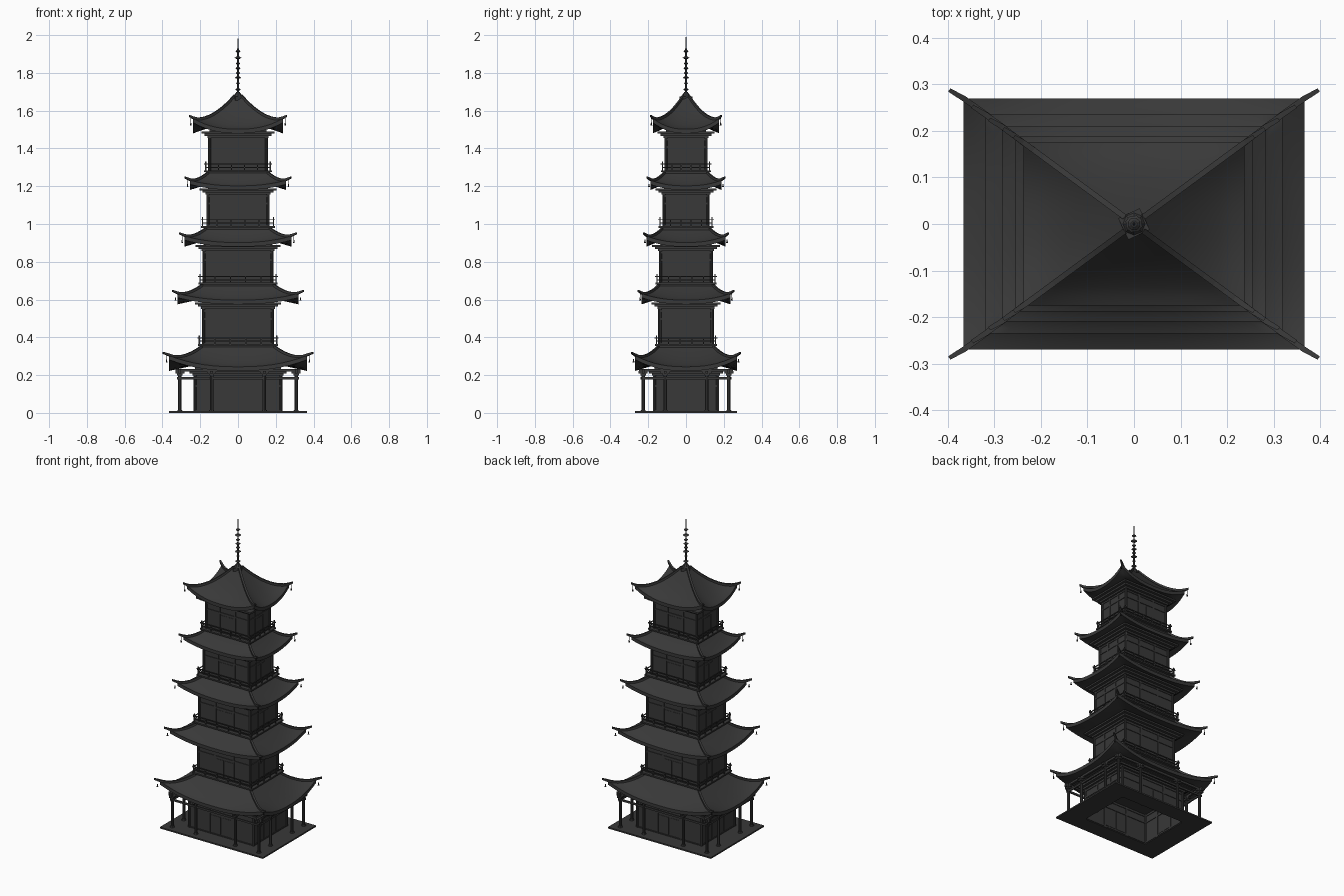
import bpy, bmesh, math
from mathutils import Matrix, Vector

if "Cube" in bpy.data.objects:
    bpy.data.objects.remove(bpy.data.objects["Cube"])

slate = bpy.data.materials.new("dark_slate")
slate.diffuse_color = (0.04, 0.04, 0.04, 1)
slate.use_nodes = True
slate.node_tree.nodes["Principled BSDF"].inputs["Base Color"].default_value = slate.diffuse_color


def finish(bm, name, recalc=True):
    if recalc:
        bmesh.ops.recalc_face_normals(bm, faces=bm.faces[:])
    me = bpy.data.meshes.new(name)
    bm.to_mesh(me)
    bm.free()
    ob = bpy.data.objects.new(name, me)
    bpy.context.collection.objects.link(ob)
    me.materials.append(slate)
    return ob


def box(bm, x0, x1, y0, y1, z0, z1):
    m = Matrix.Translation(((x0 + x1) / 2, (y0 + y1) / 2, (z0 + z1) / 2))
    m = m @ Matrix.Diagonal((abs(x1 - x0), abs(y1 - y0), abs(z1 - z0), 1))
    return bmesh.ops.create_cube(bm, size=1, matrix=m)["verts"]


def cone(bm, x, y, z0, z1, r0, r1, n=8, rot=0.0):
    m = Matrix.Translation((x, y, (z0 + z1) / 2)) @ Matrix.Rotation(rot, 4, 'Z')
    bmesh.ops.create_cone(bm, cap_ends=True, segments=n, radius1=r0, radius2=r1,
                          depth=z1 - z0, matrix=m)


def frame(bm, hx, hy, w, z0, z1, over=0.0):
    """Four bars around a rectangle, centred on its edge; ends run past by over."""
    for s in (-1, 1):
        box(bm, -hx - over, hx + over, s * hy - w / 2, s * hy + w / 2, z0, z1)
        box(bm, s * hx - w / 2, s * hx + w / 2, -hy - over, hy + over, z0, z1)


def roof_height(t, u, r):
    fall = 1 - (1 - t) ** r["pw"]
    return r["zt"] - (r["zt"] - r["ze"]) * fall + r["lift"] * t * t * abs(u) ** 2.4


def side_point(side, hx, hy, u):
    return [(u * hx, -hy), (hx, u * hy), (-u * hx, hy), (-hx, -u * hy)][side]


def make_roof(name, r):
    bm = bmesh.new()
    nu, nt = 16, 8
    for side in range(4):
        rows = []
        # tiled slope from the top to the eave
        for j in range(nt + 1):
            t = j / nt
            hx = r["tx"] + (r["ex"] - r["tx"]) * t
            hy = r["ty"] + (r["ey"] - r["ty"]) * t
            rows.append([(*side_point(side, hx, hy, -1 + 2 * i / nu),
                          roof_height(t, -1 + 2 * i / nu, r)) for i in range(nu + 1)])
        # eave edge and soffit going back to the wall
        for k in range(4):
            f = k / 3
            hx = r["ex"] + (r["wx"] - r["ex"]) * f
            hy = r["ey"] + (r["wy"] - r["ey"]) * f
            rows.append([(*side_point(side, hx, hy, u),
                          r["ze"] - 0.022 + 0.03 * f + r["lift"] * (1 - f) ** 2 * abs(u) ** 2.4)
                         for u in (-1 + 2 * i / nu for i in range(nu + 1))])
        vs = [[bm.verts.new(p) for p in row] for row in rows]
        for a, b in zip(vs, vs[1:]):
            for i in range(nu):
                bm.faces.new((a[i], b[i], b[i + 1], a[i + 1]))
    bmesh.ops.remove_doubles(bm, verts=bm.verts[:], dist=0.0001)
    return finish(bm, name)


def make_ridges(name, r):
    # hip ridges with upturned tips
    bm = bmesh.new()
    for sx in (-1, 1):
        for sy in (-1, 1):
            pts = []
            for j in range(11):
                t = j / 10
                pts.append(Vector((sx * (r["tx"] + (r["ex"] - r["tx"]) * t),
                                   sy * (r["ty"] + (r["ey"] - r["ty"]) * t),
                                   roof_height(t, 1, r) + 0.003)))
            pts.append(Vector((sx * r["px"], sy * r["py"], r["pz"] - 0.004)))
            side = Vector((-sy * r["ey"], sx * r["ex"], 0))
            side = Vector((-(sy * r["ey"]), sx * r["ex"], 0)).normalized() * 0.006
            up = Vector((0, 0, 0.007))
            rings = []
            for k, p in enumerate(pts):
                s = 0.7 if k == len(pts) - 1 else 1
                rings.append([bm.verts.new(p + a * side * s + b * up * s)
                              for a, b in ((-1, -1), (1, -1), (1, 1), (-1, 1))])
            for a, b in zip(rings, rings[1:]):
                for i in range(4):
                    bm.faces.new((a[i], a[(i + 1) % 4], b[(i + 1) % 4], b[i]))
            bm.faces.new(rings[0])
            bm.faces.new(rings[-1])
            # small bell hung under the tip
            bx, by = sx * (r["ex"] + 0.012), sy * (r["ey"] + 0.008)
            cone(bm, bx, by, r["pz"] - 0.04, r["pz"] - 0.012, 0.001, 0.001, 4)
            cone(bm, bx, by, r["pz"] - 0.055, r["pz"] - 0.038, 0.005, 0.002, 6)
    return finish(bm, name)


def make_walls(name, wx, wy, z0, z1):
    bm = bmesh.new()
    # plain wall tube, open underneath
    verts = box(bm, -wx, wx, -wy, wy, z0, z1)
    bottom = [f for f in bm.faces if all(v.co.z < z0 + 1e-4 for v in f.verts)]
    bmesh.ops.delete(bm, geom=bottom, context='FACES_ONLY')
    return finish(bm, name, False)


def make_trim(name, wx, wy, z0, z1):
    bm = bmesh.new()
    h = z1 - z0
    for f in (0.02, 0.62, 0.82):
        frame(bm, wx, wy, 0.008, z0 + h * f, z0 + h * f + 0.01, 0.003)
    for sx in (-1, 1):
        for sy in (-1, 1):
            cone(bm, sx * wx, sy * wy, z0, z1, 0.008, 0.008, 8)
    for s in (-1, 1):
        for k in (-1, 1):
            # posts dividing the bays, and door panels between them
            x, y = k * wx * 0.36, k * wy * 0.36
            box(bm, x - 0.005, x + 0.005, s * wy - 0.004, s * wy + 0.004, z0, z1)
            box(bm, s * wx - 0.004, s * wx + 0.004, y - 0.005, y + 0.005, z0, z1)
            x, y = k * wx * 0.17, k * wy * 0.17
            box(bm, x - wx * 0.15, x + wx * 0.15, s * wy - 0.002, s * wy + 0.002,
                z0 + h * 0.08, z0 + h * 0.58)
            box(bm, s * wx - 0.002, s * wx + 0.002, y - wy * 0.15, y + wy * 0.15,
                z0 + h * 0.08, z0 + h * 0.58)
    return finish(bm, name)


def make_brackets(name, wx, wy, z):
    # corbelled layers beneath the eaves
    bm = bmesh.new()
    for k in range(3):
        d = 0.012 + 0.016 * k
        box(bm, -wx - d, wx + d, -wy - d, wy + d, z - 0.024 + 0.011 * k, z - 0.013 + 0.011 * k)
    return finish(bm, name)


def make_balcony(name, bx, by, wx, wy, z):
    bm = bmesh.new()
    box(bm, -bx + 0.018, bx - 0.018, -by + 0.018, by - 0.018, z - 0.025, z)
    box(bm, -bx, bx, -by, by, z, z + 0.009)
    rx, ry = bx - 0.008, by - 0.008
    for dz, over in ((0.022, 0.0), (0.04, 0.01)):
        frame(bm, rx, ry, 0.005, z + dz, z + dz + 0.005, over)
    for i in range(6):
        for s in (-1, 1):
            x = -rx + 2 * rx * i / 5
            top = z + (0.056 if i in (0, 5) else 0.043)
            box(bm, x - 0.003, x + 0.003, s * ry - 0.003, s * ry + 0.003, z, top)
            if 0 < i < 5:
                y = -ry + 2 * ry * i / 5
                box(bm, s * rx - 0.003, s * rx + 0.003, y - 0.003, y + 0.003, z, top)
    return finish(bm, name)


# tiers: floor z, wall half x/y, eave bottom z, eave half x, tip x/y/z, roof top z, balcony half x/y
tiers = [
    (0.0, .228, .168, .222, .366, .397, .288, .322, .350, 0, 0),
    (.355, .183, .139, .575, .319, .348, .253, .65, .675, .213, .164),
    (.68, .180, .135, .88, .284, .311, .225, .955, .975, .210, .162),
    (.98, .160, .117, 1.18, .255, .281, .205, 1.25, 1.27, .195, .145),
    (1.275, .150, .107, 1.48, .238, .258, .188, 1.577, 1.675, .179, .132),
]
for n, (z, wx, wy, ze, ex, px, py, pz, zt, bx, by) in enumerate(tiers):
    tag = "tier_%d_" % (n + 1)
    last = n == len(tiers) - 1
    tx, ty = (0.02, 0.015) if last else (tiers[n + 1][1] + 0.008, tiers[n + 1][2] + 0.006)
    r = dict(tx=tx, ty=ty, ex=ex, ey=ex * 0.737, wx=wx, wy=wy, px=px, py=py, pz=pz, zt=zt,
             ze=ze + 0.022, lift=pz - 0.018 - ze - 0.022, pw=1.45 if last else 1.3)
    roof = make_roof(tag + "roof", r)
    bpy.ops.object.select_all(action='DESELECT')
    roof.select_set(True)
    bpy.context.view_layer.objects.active = roof
    bpy.ops.object.shade_smooth_by_angle(angle=math.radians(30))
    make_ridges(tag + "ridges", r)
    make_walls(tag + "walls", wx, wy, z, ze + 0.04)
    make_trim(tag + "wall_trim", wx, wy, z, ze)
    make_brackets(tag + "brackets", wx, wy, ze)
    if bx:
        make_balcony(tag + "balcony", bx, by, wx, wy, z)

# base platform, open in the middle
bm = bmesh.new()
for s in (-1, 1):
    box(bm, -.366, .366, s * .168, s * .27, 0, 0.009)
    box(bm, s * .228, s * .366, -.168, .168, 0, 0.009)
finish(bm, "base_platform")

# veranda pillars with footings, bracket caps and tie beams
bm = bmesh.new()
spots = [(x, s * .227) for x in (-.308, -.14, .14, .308) for s in (-1, 1)]
spots += [(s * .308, y) for y in (-.11, .11) for s in (-1, 1)]
for x, y in spots:
    cone(bm, x, y, 0.005, 0.016, 0.015, 0.012, 8)
    cone(bm, x, y, 0.01, 0.215, 0.009, 0.009, 8)
    box(bm, x - .014, x + .014, y - .014, y + .014, .198, .208)
    box(bm, x - .024, x + .024, y - .007, y + .007, .208, .222)
    box(bm, x - .007, x + .007, y - .024, y + .024, .208, .222)
finish(bm, "veranda_pillars")
bm = bmesh.new()
frame(bm, .308, .227, 0.008, .178, .19, 0.014)
frame(bm, .308, .227, 0.012, .218, .232, 0.022)
finish(bm, "veranda_beams")

# finial: turned square base, mast and stacked rings
bm = bmesh.new()
turn = math.radians(70)
cone(bm, 0, 0, 1.655, 1.675, .036, .036, 4, turn)
cone(bm, 0, 0, 1.675, 1.70, .024, .008, 8)
cone(bm, 0, 0, 1.69, 1.93, .005, .004, 8)
cone(bm, 0, 0, 1.93, 2.0, .003, .001, 6)
for zc, rad in ((1.712, .016), (1.745, .01), (1.775, .018), (1.80, .013), (1.825, .015),
                (1.85, .013), (1.88, .019), (1.915, .014)):
    cone(bm, 0, 0, zc - .006, zc, rad * .5, rad, 8, turn)
    cone(bm, 0, 0, zc, zc + .006, rad, rad * .5, 8, turn)
finish(bm, "finial")
